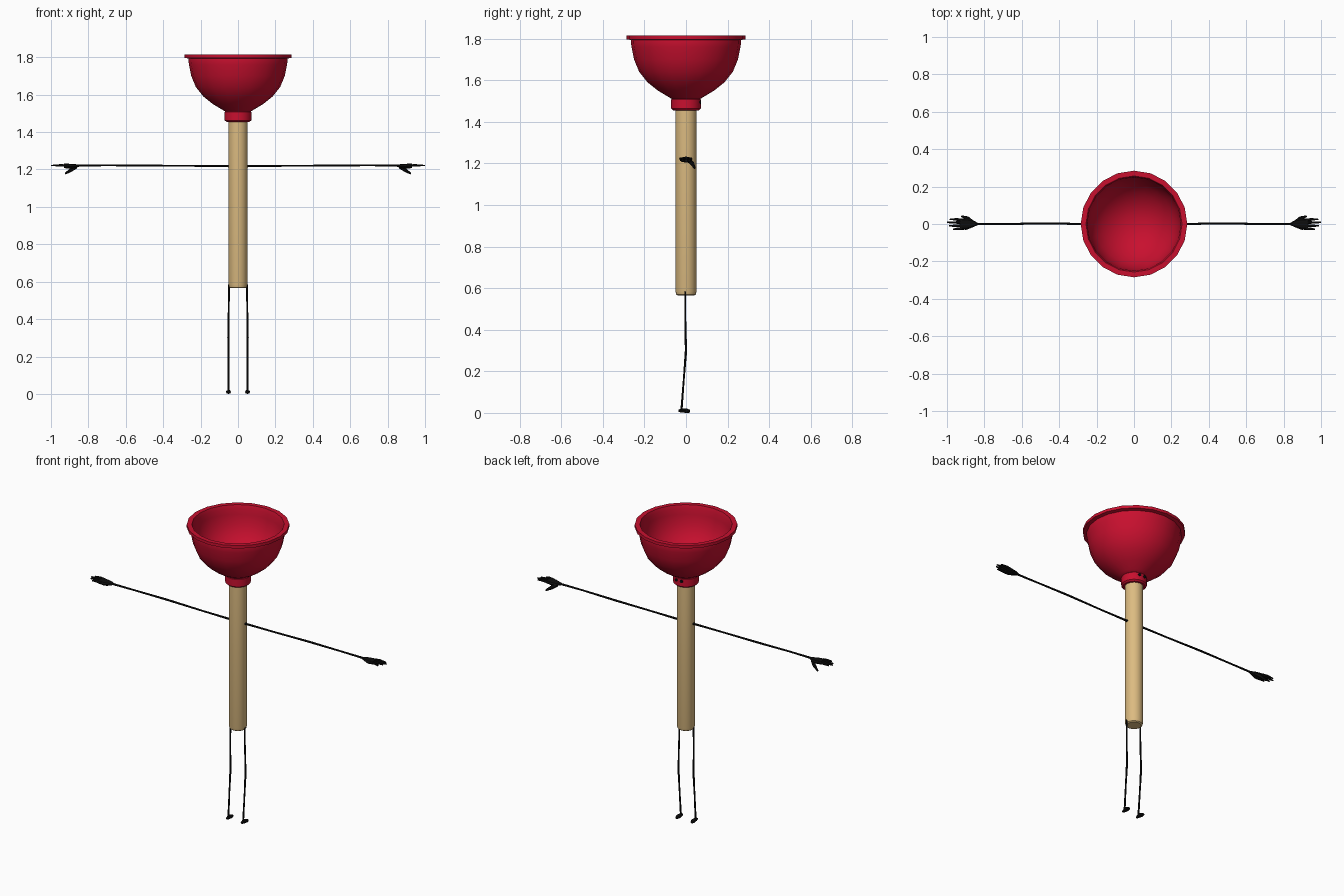
import bpy, bmesh, math
from mathutils import Vector

cube = bpy.data.objects.get("Cube")
if cube:
    bpy.data.objects.remove(cube)


def material(name, color, rough=0.6):
    m = bpy.data.materials.new(name)
    m.use_nodes = True
    m.diffuse_color = (*color, 1)
    bsdf = m.node_tree.nodes["Principled BSDF"]
    bsdf.inputs["Base Color"].default_value = (*color, 1)
    bsdf.inputs["Roughness"].default_value = rough
    return m


RED = material("red rubber", (0.58, 0.005, 0.028))
WOOD = material("pale wood", (0.72, 0.50, 0.22))
BLACK = material("black", (0.004, 0.004, 0.004))


def finish(name, bm, mat, mirror=False, angle=35):
    bmesh.ops.recalc_face_normals(bm, faces=bm.faces)
    mesh = bpy.data.meshes.new(name)
    bm.to_mesh(mesh)
    bm.free()
    mesh.materials.append(mat)
    ob = bpy.data.objects.new(name, mesh)
    bpy.context.collection.objects.link(ob)
    if mirror:
        ob.modifiers.new("Mirror", "MIRROR")
    bpy.ops.object.select_all(action="DESELECT")
    ob.select_set(True)
    bpy.context.view_layer.objects.active = ob
    bpy.ops.object.shade_smooth_by_angle(angle=math.radians(angle))
    return ob


def skin_rings(bm, rings):
    """Bridge successive rings of vertices and cap both ends."""
    n = len(rings[0])
    for a, b in zip(rings, rings[1:]):
        for i in range(n):
            j = (i + 1) % n
            bm.faces.new((a[i], a[j], b[j], b[i]))
    bm.faces.new(rings[0])
    bm.faces.new(rings[-1])


def lathe(name, profile, mat, sides):
    """Closed turned shape from (radius, height) points."""
    bm = bmesh.new()
    turn = 2 * math.pi / sides
    skin_rings(bm, [[bm.verts.new((r * math.cos(i * turn), r * math.sin(i * turn), z))
                     for i in range(sides)] for r, z in profile])
    return finish(name, bm, mat)


def tube(bm, points, radii, flat=1.0, sides=6):
    """Tapered limb through the points; flat squashes it vertically."""
    pts = [Vector(p) for p in points]
    along = (pts[-1] - pts[0]).normalized()
    u = along.cross(Vector((0, 0, 1)) if abs(along.z) < 0.9 else Vector((0, 1, 0))).normalized()
    v = along.cross(u)
    turn = 2 * math.pi / sides
    skin_rings(bm, [[bm.verts.new(p + r * (math.cos(i * turn) * u + flat * math.sin(i * turn) * v))
                     for i in range(sides)] for p, r in zip(pts, radii)])


# Rubber cup: outer wall, lip, then the hollow inside
lathe("cup", [(0.06, 1.505), (0.085, 1.52), (0.135, 1.55), (0.185, 1.59), (0.225, 1.64),
              (0.25, 1.70), (0.262, 1.76), (0.265, 1.78), (0.264, 1.793), (0.285, 1.797),
              (0.285, 1.815), (0.257, 1.815), (0.25, 1.795), (0.248, 1.76), (0.236, 1.70),
              (0.21, 1.645), (0.17, 1.60), (0.12, 1.562), (0.05, 1.535)], RED, 20)

# Collar joining the cup and the handle
lathe("collar", [(0.062, 1.455), (0.071, 1.463), (0.071, 1.508), (0.062, 1.517)], RED, 20)

# Wooden handle with a rounded lower end
lathe("handle", [(0.040, 0.565), (0.047, 0.57), (0.051, 0.585), (0.051, 1.47)], WOOD, 20)

# Small eye plates on the back of the collar
bm = bmesh.new()
tube(bm, [(0.017, 0.066, 1.495), (0.017, 0.073, 1.495)], [0.009, 0.009], sides=10)
finish("eyes", bm, BLACK, mirror=True)

# Arms
bm = bmesh.new()
tube(bm, [(0.04, 0, 1.218), (0.06, 0, 1.218), (0.24, 0, 1.219), (0.48, 0.003, 1.221),
          (0.7, 0, 1.222), (0.85, 0, 1.221)], [0.009, 0.006, 0.005, 0.006, 0.005, 0.006])
finish("arms", bm, BLACK, mirror=True)

# Hands: flattened palm, four fingers and a drooping thumb
bm = bmesh.new()
tube(bm, [(0.835, 0, 1.221), (0.865, 0.002, 1.219), (0.895, 0, 1.217), (0.93, 0, 1.22)],
     [0.006, 0.021, 0.031, 0.03], flat=0.42, sides=8)
for y, tip in [(-0.026, 0.967), (-0.009, 0.99), (0.008, 1.0), (0.024, 0.985)]:
    tube(bm, [(0.91, y * 0.9, 1.219), (0.945, y, 1.223), (tip, y * 1.1, 1.221)],
         [0.008, 0.007, 0.004])
tube(bm, [(0.865, 0.012, 1.214), (0.89, 0.03, 1.2), (0.922, 0.042, 1.178)],
     [0.009, 0.011, 0.005])
finish("hands", bm, BLACK, mirror=True)

# Legs, bending slightly at the knee
bm = bmesh.new()
tube(bm, [(0.048, -0.004, 0.585), (0.05, -0.003, 0.42), (0.051, 0, 0.3), (0.051, -0.01, 0.17),
          (0.05, -0.022, 0.012)], [0.005, 0.005, 0.0065, 0.005, 0.006])
finish("legs", bm, BLACK, mirror=True)

# Feet: short wedges with a rounded toe
bm = bmesh.new()
tube(bm, [(0.05, -0.036, 0.01), (0.05, -0.024, 0.011), (0.051, 0.002, 0.0105),
          (0.052, 0.018, 0.008)], [0.007, 0.011, 0.014, 0.009], flat=0.8, sides=8)
for v in bm.verts:
    v.co.z = max(v.co.z, 0.0)
finish("feet", bm, BLACK, mirror=True)
